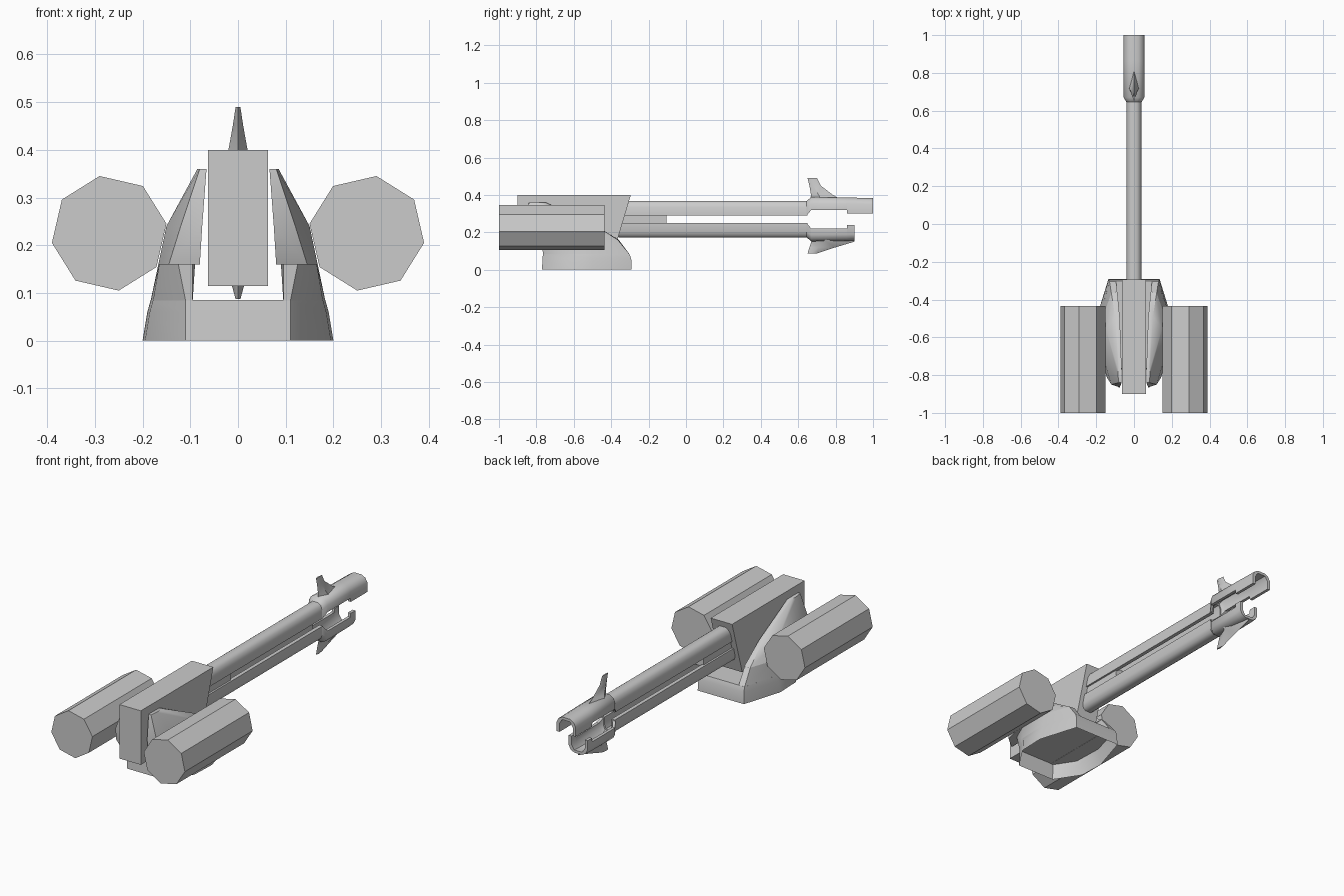
import bpy, bmesh, math

if "Cube" in bpy.data.objects:
    bpy.data.objects.remove(bpy.data.objects["Cube"])

def loft(name, rings, cap_start=True, cap_end=True, mirror=False, fix=True):
    """Skin equal-length rings of 3D points; optionally add an x-mirrored copy."""
    bm = bmesh.new()
    vs = [[bm.verts.new(p) for p in r] for r in rings]
    n = len(vs[0])
    for a, b in zip(vs, vs[1:]):
        for i in range(n):
            j = (i + 1) % n
            bm.faces.new((a[i], a[j], b[j], b[i]))
    if cap_start:
        bm.faces.new(list(reversed(vs[0])))
    if cap_end:
        bm.faces.new(vs[-1])
    bmesh.ops.recalc_face_normals(bm, faces=bm.faces)
    me = bpy.data.meshes.new(name)
    bm.to_mesh(me)
    bm.free()
    ob = bpy.data.objects.new(name, me)
    bpy.context.collection.objects.link(ob)
    if mirror:
        ob.modifiers.new("mirror", 'MIRROR')
    bpy.ops.object.select_all(action='DESELECT')
    ob.select_set(True)
    bpy.context.view_layer.objects.active = ob
    bpy.ops.object.shade_smooth_by_angle(angle=math.radians(40))
    return ob

def level(z, pts):
    return [(x, y, z) for x, y in pts]

def both(z, half):
    return level(z, half + [(-x, y) for x, y in reversed(half)])

# hollow turret base, open underneath
loft("turret_base", [
    both(0.0, [(.135, -.29), (.2, -.5), (.195, -.64), (.11, -.77)]),
    both(.06, [(.133, -.293), (.19, -.5), (.185, -.65), (.11, -.767)]),
    both(.085, [(.13, -.303), (.183, -.5), (.178, -.66), (.11, -.765)]),
], cap_start=False)

# lower cheeks rising from the base
loft("cheek_lower", [
    level(.084, [(.095, -.303), (.13, -.303), (.183, -.5), (.178, -.66), (.11, -.765), (.095, -.765)]),
    level(.16, [(.09, -.36), (.12, -.365), (.167, -.5), (.165, -.68), (.125, -.77), (.095, -.77)]),
], mirror=True)

# upper cheeks, overhanging at the front
loft("cheek_upper", [
    level(.16, [(.088, -.36), (.12, -.365), (.167, -.5), (.167, -.72), (.145, -.81), (.08, -.865)]),
    level(.24, [(.075, -.5), (.1, -.49), (.15, -.55), (.15, -.75), (.12, -.85), (.075, -.865)]),
    level(.36, [(.066, -.75), (.077, -.75), (.085, -.765), (.085, -.80), (.08, -.84), (.066, -.84)]),
], mirror=True)

# central receiver block
side = [(-.9, .4), (-.295, .4), (-.38, .115), (-.9, .115)]
loft("receiver", [[(x, y, z) for y, z in side] for x in (-.0625, .0625)])

# octagonal side pods
def octagon(y):
    return [(.27 + .1217 * math.cos(a), y, .225 + .1217 * math.sin(a))
            for a in (math.radians(80.5 + 45 * k) for k in range(8))]
loft("side_pod", [octagon(-1.0), octagon(-.435)], mirror=True)

# arched rail section, flipped about z = .27 for the lower half
def arch(y, w, zb, zt, t, low=False):
    right = [(w, zb), (w, zt - .035), (.8 * w, zt - .014), (.42 * w, zt - .002)]
    iw = w - t
    inner = [(iw, zb), (iw, zt - .04), (.6 * iw, zt - t)]
    half = list(reversed(inner)) + right
    ring = half + [(-x, z) for x, z in reversed(half)]
    return [(x, y, .54 - z if low else z) for x, z in ring]

for low, tip, tag in ((False, 1.0, "upper"), (True, .9, "lower")):
    loft(tag + "_rail", [arch(-.36, .04, .29, .37, .02, low),
                         arch(.65, .04, .29, .37, .02, low)])
    loft(tag + "_muzzle", [
        arch(.645, .04, .29, .37, .016, low),
        arch(.67, .055, .32, .39, .016, low),
        arch(.86, .055, .32, .388, .016, low),
        arch(.862, .055, .30, .388, .016, low),
        arch(tip, .055, .30, .385, .016, low)])

# bridge joining the rails near the receiver
loft("rail_bridge", [[(-.03, y, .24), (.03, y, .24), (.03, y, .3), (-.03, y, .3)]
                     for y in (-.36, -.105)])

# muzzle sight fins
def fin_ring(z, w, y0, y1):
    ym = y0 + .35 * (y1 - y0)
    return level(z, [(0, y0), (w, ym), (0, y1), (-w, ym)])
loft("upper_fin", [fin_ring(.375, .03, .665, .83), fin_ring(.40, .02, .668, .785),
                   fin_ring(.45, .011, .66, .72), fin_ring(.49, .005, .65, .70)])
loft("lower_fin", [fin_ring(.165, .04, .665, .9), fin_ring(.15, .03, .67, .9),
                   fin_ring(.12, .014, .66, .80), fin_ring(.087, .005, .65, .70)])
